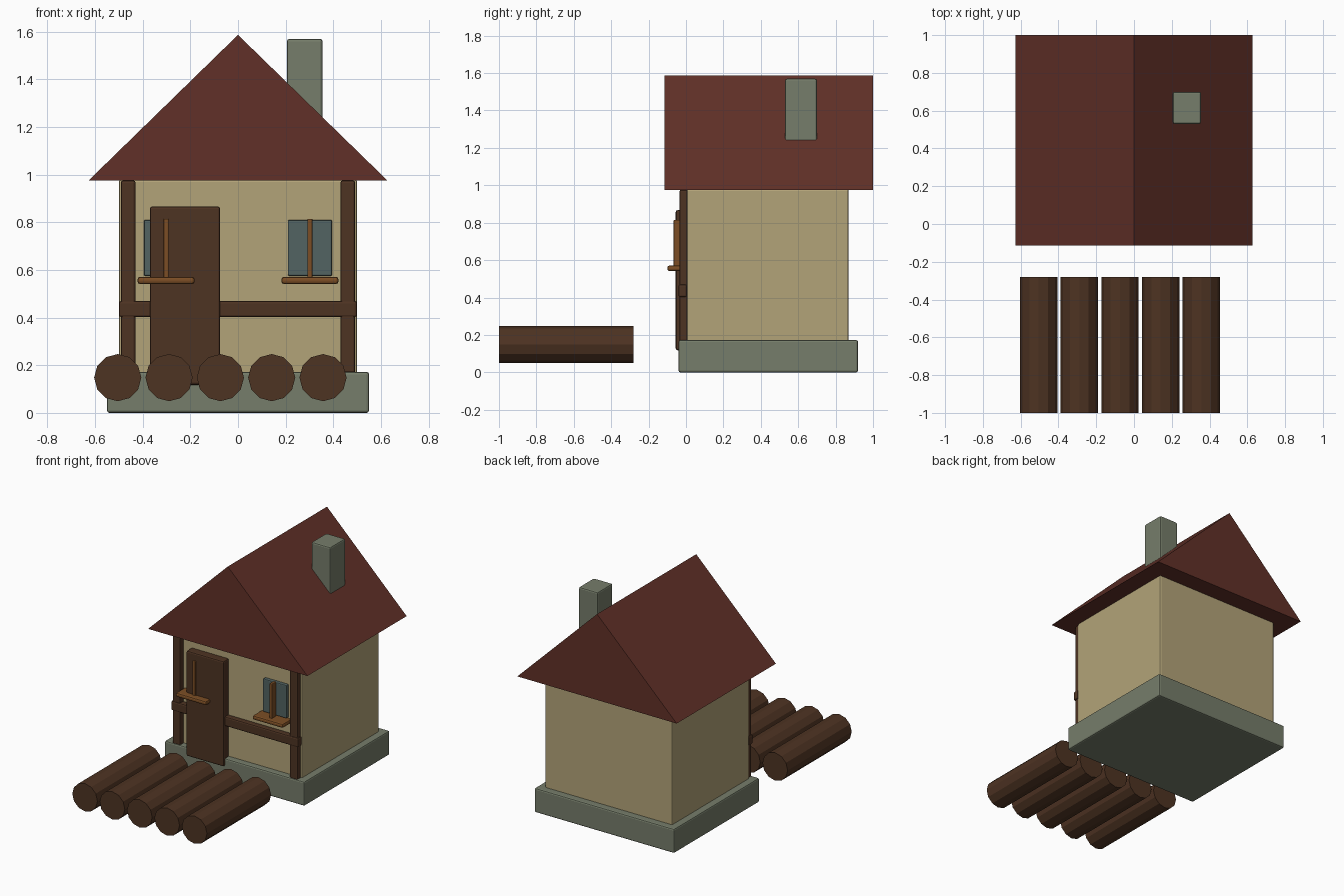
import bpy, bmesh, math
from mathutils import Matrix

if "Cube" in bpy.data.objects:
    bpy.data.objects.remove(bpy.data.objects["Cube"])


def material(name, rgb):
    m = bpy.data.materials.new(name)
    m.diffuse_color = (*rgb, 1)
    m.use_nodes = True
    m.node_tree.nodes["Principled BSDF"].inputs["Base Color"].default_value = m.diffuse_color
    return m


ROOF = material("roof red", (0.12, 0.03, 0.021))
PLASTER = material("cream plaster", (0.45, 0.37, 0.19))
STONE = material("grey stone", (0.18, 0.205, 0.145))
TIMBER = material("dark timber", (0.075, 0.033, 0.016))
TRIM = material("light wood trim", (0.20, 0.076, 0.018))
GLASS = material("window glass", (0.085, 0.125, 0.122))


def finish(name, bm, mat):
    bmesh.ops.recalc_face_normals(bm, faces=bm.faces)
    mesh = bpy.data.meshes.new(name)
    bm.to_mesh(mesh)
    bm.free()
    mesh.materials.append(mat)
    ob = bpy.data.objects.new(name, mesh)
    bpy.context.collection.objects.link(ob)
    return ob


def box(name, xs, ys, zs, mat, bevel=0.01):
    """Bevelled box given by its x, y and z ranges."""
    bm = bmesh.new()
    bmesh.ops.create_cube(bm, size=1)
    for v in bm.verts:
        v.co = [(a + b) / 2 + c * (b - a) for (a, b), c in zip((xs, ys, zs), v.co)]
    ob = finish(name, bm, mat)
    if bevel:
        mod = ob.modifiers.new("bevel", "BEVEL")
        mod.width = bevel
        mod.segments = 2
    return ob


# Stone base and plaster walls
box("base", (-0.55, 0.55), (-0.04, 0.92), (0, 0.172), STONE)
box("walls", (-0.5, 0.5), (0.005, 0.87), (0.16, 0.98), PLASTER)

# Roof: solid triangular prism
bm = bmesh.new()
tri = bm.faces.new([bm.verts.new((x, -0.115, z))
                    for x, z in ((-0.627, 0.976), (0.627, 0.976), (0, 1.587))])
ext = bmesh.ops.extrude_face_region(bm, geom=[tri])
bmesh.ops.translate(bm, vec=(0, 1.115, 0),
                    verts=[v for v in ext["geom"] if isinstance(v, bmesh.types.BMVert)])
# the starting face stays as the front gable
if not tri.is_valid or len(bm.faces) < 5:
    bmesh.ops.holes_fill(bm, edges=bm.edges)
finish("roof", bm, ROOF)

# Chimney
box("chimney", (0.205, 0.355), (0.53, 0.70), (1.15, 1.57), STONE)

# Timber frame and door
for side, s in (("left", -1), ("right", 1)):
    box(side + "_post", sorted((s * 0.43, s * 0.492)), (-0.035, 0.01), (0.165, 0.976), TIMBER)
box("cross_beam", (-0.5, 0.5), (-0.04, 0.005), (0.402, 0.47), TIMBER)
box("door", (-0.37, -0.075), (-0.055, 0.01), (0.118, 0.867), TIMBER)

# Windows: pane, centre bar and sill
for side, c in (("left", -0.302), ("right", 0.302)):
    box(side + "_window_pane", (c - 0.093, c + 0.093), (-0.02, 0.01), (0.575, 0.81), GLASS, 0.006)
    box(side + "_window_bar", (c - 0.011, c + 0.011), (-0.066, -0.015), (0.56, 0.815), TRIM, 0.005)
    box(side + "_window_sill", (c - 0.12, c + 0.12), (-0.1, 0.01), (0.541, 0.571), TRIM, 0.011)

# Row of twelve-sided logs
for i in range(5):
    bm = bmesh.new()
    bmesh.ops.create_cone(bm, cap_ends=True, segments=12, radius1=0.099, radius2=0.099, depth=0.72)
    bmesh.ops.transform(bm, verts=bm.verts,
                        matrix=Matrix.Translation((-0.505 + 0.2155 * i, -0.64, 0.148))
                        @ Matrix.Rotation(math.pi / 2, 4, "X"))
    finish(f"log_{i + 1}", bm, TIMBER)
